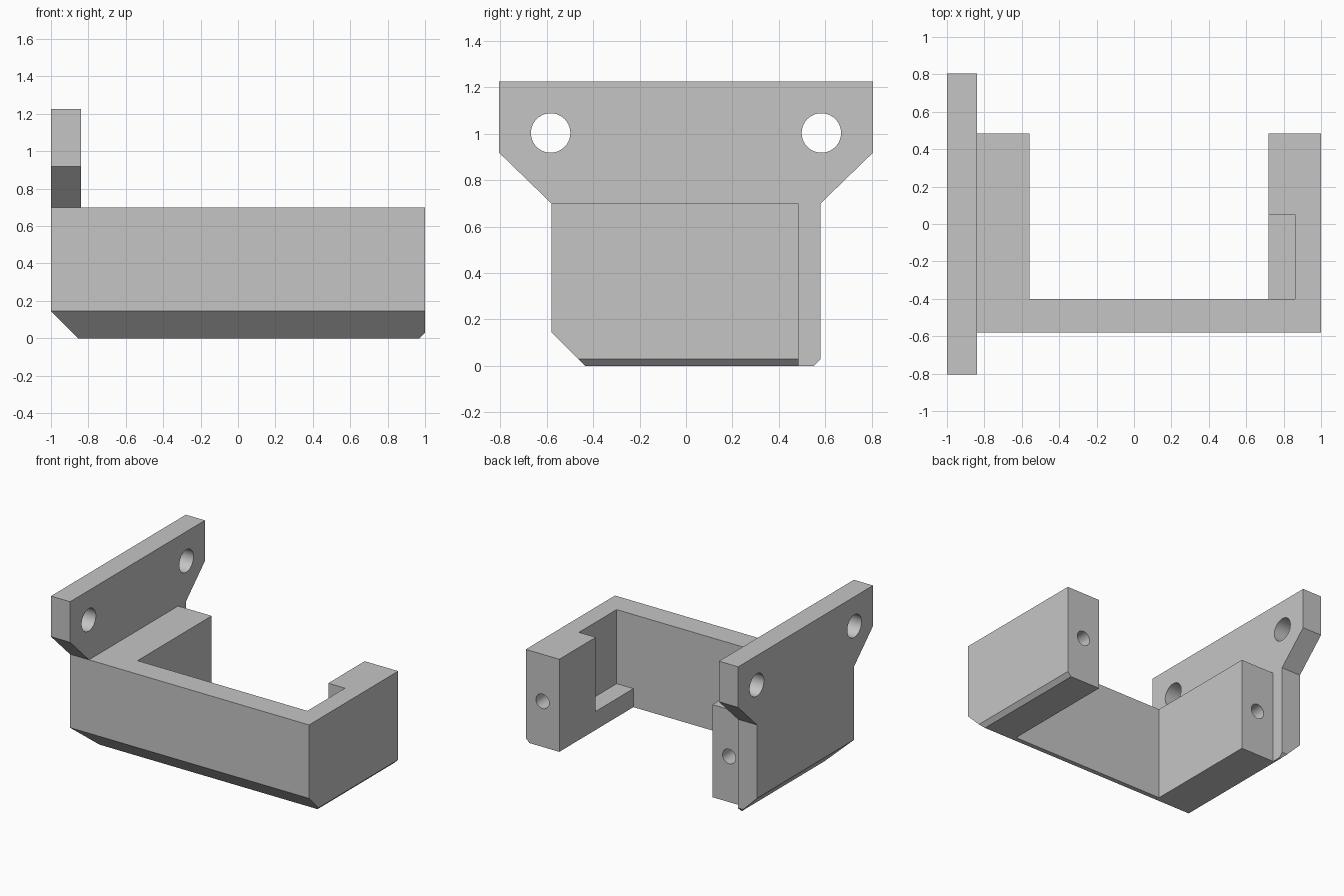
import bpy, bmesh, math
from mathutils import Vector, Matrix

if "Cube" in bpy.data.objects:
    bpy.data.objects.remove(bpy.data.objects["Cube"])

grey = bpy.data.materials.new("plain grey")
grey.diffuse_color = (0.56, 0.56, 0.56, 1)
grey.use_nodes = True
grey.node_tree.nodes["Principled BSDF"].inputs["Base Color"].default_value = grey.diffuse_color


def prism(name, points, direction, bevel_planes=()):
    """Extrude a 3D outline, then slice its edges off with planes (point, normal)."""
    bm = bmesh.new()
    face = bm.faces.new([bm.verts.new(p) for p in points])
    top = bmesh.ops.extrude_face_region(bm, geom=[face])["geom"]
    moved = [v for v in top if isinstance(v, bmesh.types.BMVert)]
    bmesh.ops.translate(bm, verts=moved, vec=Vector(direction))
    for co, no in bevel_planes:
        geom = bm.verts[:] + bm.edges[:] + bm.faces[:]
        cut = bmesh.ops.bisect_plane(bm, geom=geom, plane_co=co, plane_no=no, clear_outer=True)
        rim = [e for e in cut["geom_cut"] if isinstance(e, bmesh.types.BMEdge)]
        bmesh.ops.holes_fill(bm, edges=rim, sides=0)
    bmesh.ops.recalc_face_normals(bm, faces=bm.faces[:])
    return make_object(name, bm)


def make_object(name, bm):
    mesh = bpy.data.meshes.new(name)
    bm.to_mesh(mesh)
    bm.free()
    mesh.materials.append(grey)
    obj = bpy.data.objects.new(name, mesh)
    bpy.context.collection.objects.link(obj)
    return obj


def cylinder(name, centre, radius, depth, axis):
    bm = bmesh.new()
    turn = Matrix.Rotation(math.pi / 2, 4, axis)
    bmesh.ops.create_cone(bm, cap_ends=True, segments=40, radius1=radius, radius2=radius,
                          depth=depth, matrix=Matrix.Translation(centre) @ turn)
    return make_object(name, bm)


def combine(target, other, operation):
    mod = target.modifiers.new("combine", 'BOOLEAN')
    mod.operation, mod.solver, mod.object = operation, 'EXACT', other
    bpy.context.view_layer.objects.active = target
    bpy.ops.object.modifier_apply(modifier=mod.name)
    bpy.data.objects.remove(other)


front_bevel = ((0, -0.435, 0), (0, -1, -1))

# U-shaped cradle: front wall and two arms
outline = [(-0.845, -0.58), (1, -0.58), (1, 0.485), (0.72, 0.485),
           (0.72, -0.4), (-0.56, -0.4), (-0.56, 0.485), (-0.845, 0.485)]
bracket = prism("bracket", [(x, y, 0) for x, y in outline], (0, 0, 0.7),
                [front_bevel, ((0.97, 0, 0), (1, 0, -1))])

# Pocket in the right arm, leaving a ledge at the bottom
pocket = [(0.6, -0.4), (0.86, -0.4), (0.86, 0.05), (0.6, 0.05)]
combine(bracket, prism("pocket_cutter", [(x, y, 0.14) for x, y in pocket], (0, 0, 1)),
        'DIFFERENCE')

# Mounting plate with widened ears
half = [(0.58, 0), (0.58, 0.7), (0.805, 0.918), (0.805, 1.225)]
profile = half + [(-y, z) for y, z in reversed(half)]
plate = prism("mounting_plate", [(-1, y, z) for y, z in profile], (0.16, 0, 0),
              [front_bevel, ((-0.855, 0, 0), (-1, 0, -1)), ((0, 0.55, 0), (0, 1, -1))])
combine(bracket, plate, 'UNION')

# Mounting holes through the ears
for side in (-1, 1):
    combine(bracket, cylinder("ear_hole", (-0.92, side * 0.583, 1.003), 0.085, 0.4, 'Y'),
            'DIFFERENCE')

# Blind screw holes in the arm ends
for x in (-0.7, 0.86):
    combine(bracket, cylinder("screw_hole", (x, 0.485, 0.345), 0.055, 0.7, 'X'), 'DIFFERENCE')

# Round the hole walls, keep all other edges crisp
bpy.ops.object.select_all(action='DESELECT')
bracket.select_set(True)
bpy.context.view_layer.objects.active = bracket
bpy.ops.object.shade_smooth_by_angle(angle=math.radians(25))
